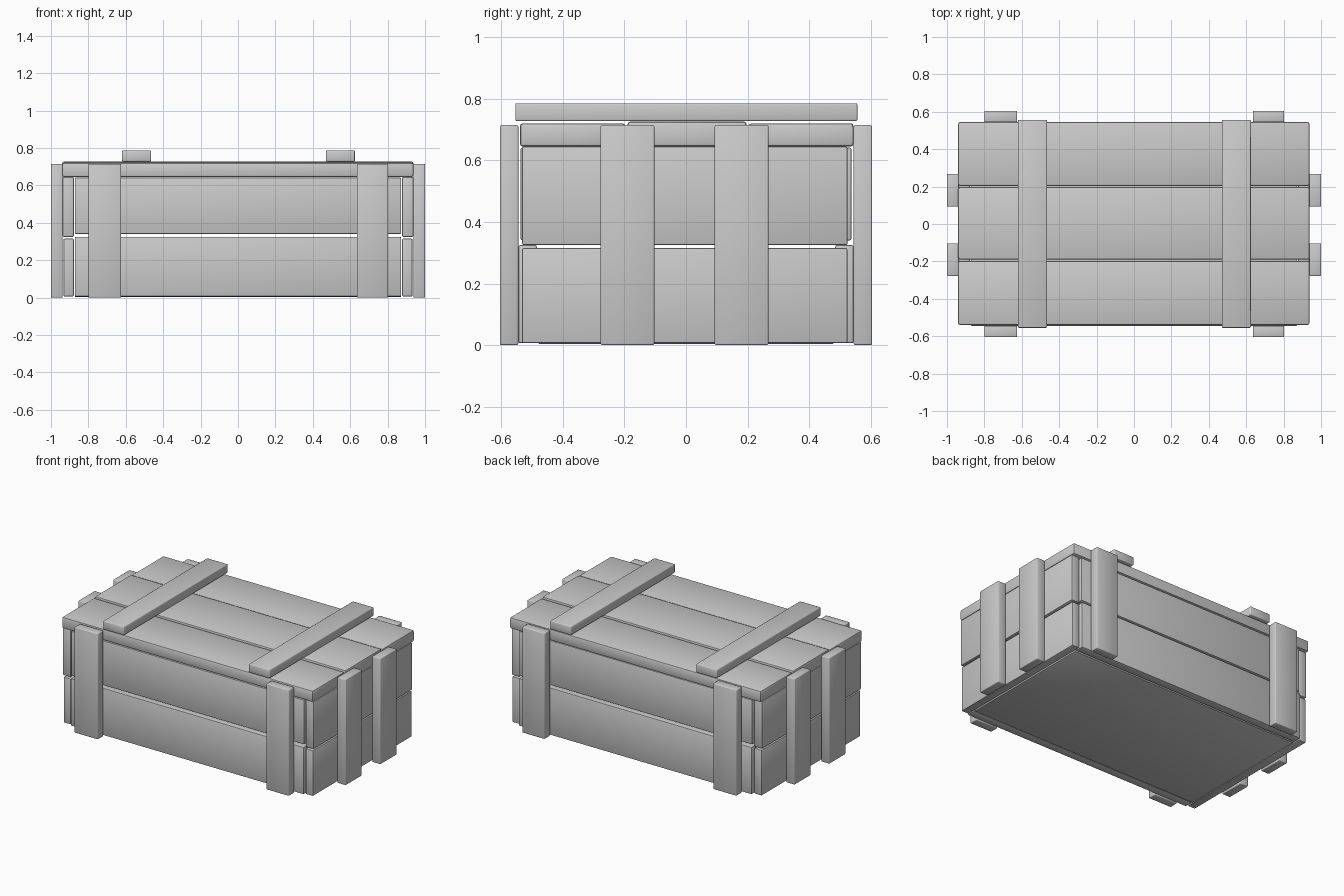
import bpy, bmesh, math

if "Cube" in bpy.data.objects:
    bpy.data.objects.remove(bpy.data.objects["Cube"])


def board(name, x, y, z, bevel=0.006, angle=30):
    """Bevelled wooden board given its (min, max) range on each axis."""
    bm = bmesh.new()
    bmesh.ops.create_cube(bm, size=1)
    for v in bm.verts:
        for i, (lo, hi) in enumerate((x, y, z)):
            v.co[i] = lo if v.co[i] < 0 else hi
    me = bpy.data.meshes.new(name)
    bm.to_mesh(me)
    bm.free()
    ob = bpy.data.objects.new(name, me)
    bpy.context.collection.objects.link(ob)
    mod = ob.modifiers.new("worn_edges", 'BEVEL')
    mod.width = bevel
    mod.segments = 2
    bpy.ops.object.select_all(action='DESELECT')
    ob.select_set(True)
    bpy.context.view_layer.objects.active = ob
    bpy.ops.object.modifier_apply(modifier=mod.name)
    bpy.ops.object.shade_smooth_by_angle(angle=math.radians(angle))
    return ob


def span(a, b, side):
    """Mirror a range to the chosen side of the crate."""
    return (a, b) if side > 0 else (-b, -a)


# Floor panel, set just inside the walls
board("floor_panel", (-0.872, 0.872), (-0.48, 0.48), (0.004, 0.05), 0.003)

# Two planks per wall, the upper one set very slightly differently
rows = [("lower", 0.006, 0.325, 0.545), ("upper", 0.34, 0.642, 0.538)]
for label, z0, z1, out in rows:
    for side, sname in ((-1, "front"), (1, "back")):
        board(f"{sname}_{label}_plank", (-0.872, 0.872),
              span(out - 0.06, out, side), (z0, z1))
rows = [("lower", 0.006, 0.315, 0.933), ("upper", 0.325, 0.645, 0.938)]
for label, z0, z1, out in rows:
    for side, sname in ((-1, "left"), (1, "right")):
        board(f"{sname}_{label}_plank", span(0.878, out, side),
              (-0.533, 0.525), (z0, z1))

# Lid of three planks, the middle one a touch proud
for label, y0, y1, top in (("front", -0.54, -0.197, 0.721),
                           ("middle", -0.19, 0.197, 0.727),
                           ("back", 0.204, 0.545, 0.721)):
    board(f"lid_{label}_plank", (-0.94, 0.938), (y0, y1), (0.645, top), 0.01)

# Battens across the lid
for label, x in (("left", (-0.62, -0.465)), ("right", (0.47, 0.625))):
    board(f"lid_{label}_batten", x, (-0.555, 0.557), (0.728, 0.786), 0.005, 60)

# Upright battens on the long walls
for side, sname in ((-1, "front"), (1, "back")):
    for label, x in (("left", (-0.8, -0.625)), ("right", (0.635, 0.803))):
        board(f"{sname}_{label}_batten", x, span(0.545, 0.605, side),
              (0, 0.715), 0.005, 60)

# Upright battens on the end walls
for side, sname in ((-1, "left"), (1, "right")):
    for label, y in (("front", (-0.278, -0.103)), ("back", (0.093, 0.268))):
        board(f"{sname}_{label}_batten", span(0.938, 1.0, side), y,
              (0, 0.715), 0.005, 60)
